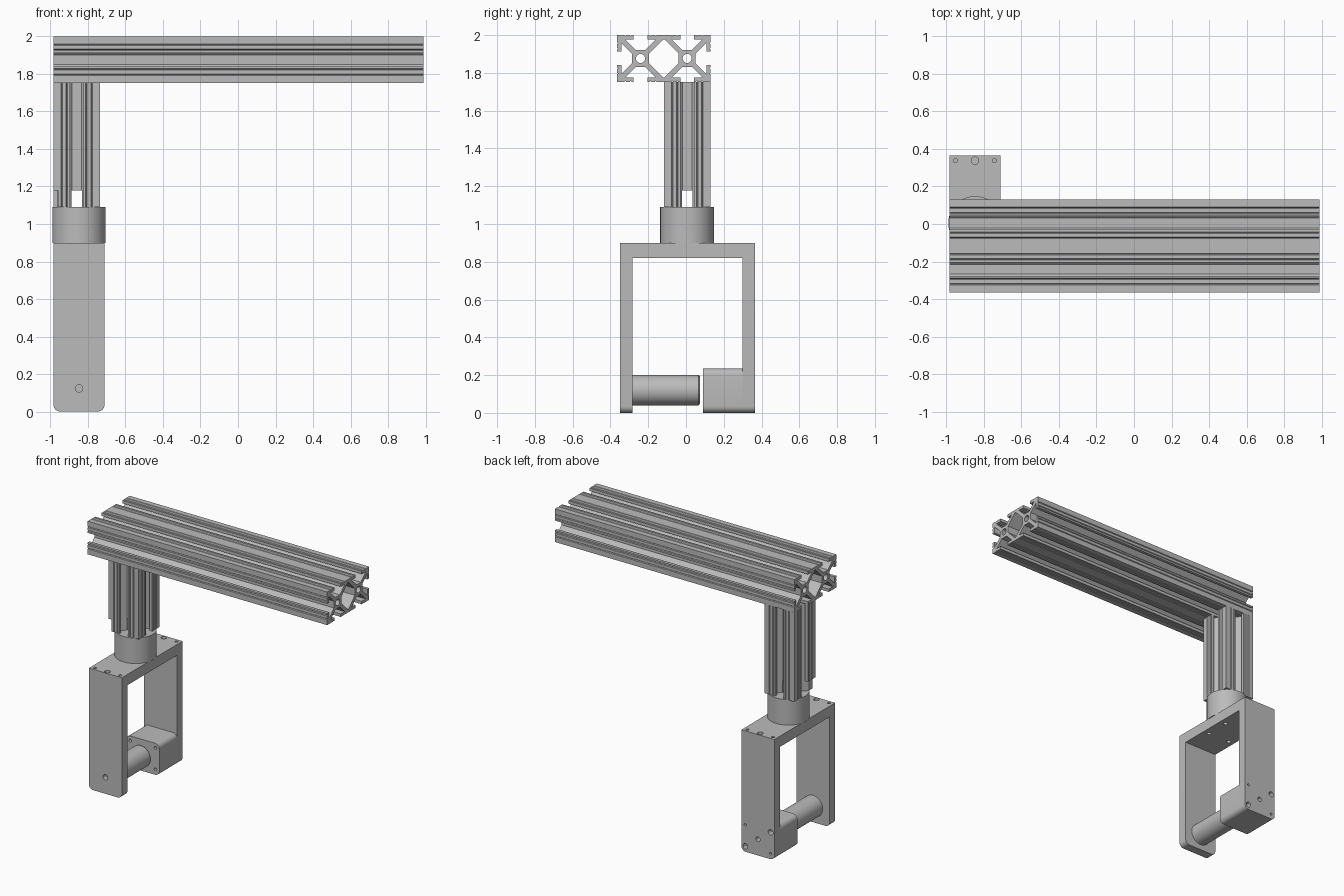
import bpy, bmesh, math
from mathutils import Matrix, Vector

old = bpy.data.objects.get("Cube")
if old:
    bpy.data.objects.remove(old, do_unlink=True)

# One plain metal colour
metal = bpy.data.materials.new("grey_metal")
metal.use_nodes = True
GREY = (0.5, 0.5, 0.5, 1.0)
metal.diffuse_color = GREY
metal.node_tree.nodes["Principled BSDF"].inputs["Base Color"].default_value = GREY

# Profile plane axes (u, v) and the extrusion direction
X, Y, Z = Vector((1, 0, 0)), Vector((0, 1, 0)), Vector((0, 0, 1))
FRAMES = {"X": (Y, Z, X), "Y": (X, Z, -Y), "Z": (X, Y, Z)}


def extrude(name, loops, axis, lo, hi):
    """Extrude closed loops (inner ones become holes) from lo to hi along an axis."""
    curve = bpy.data.curves.new(name, "CURVE")
    curve.dimensions = "2D"
    curve.fill_mode = "BOTH"
    curve.extrude = (hi - lo) / 2
    for loop in loops:
        spline = curve.splines.new("POLY")
        spline.points.add(len(loop) - 1)
        for point, (u, v) in zip(spline.points, loop):
            point.co = (u, v, 0, 1)
        spline.use_cyclic_u = True
    temp = bpy.data.objects.new(name + "_curve", curve)
    bpy.context.collection.objects.link(temp)
    graph = bpy.context.evaluated_depsgraph_get()
    mesh = bpy.data.meshes.new_from_object(temp.evaluated_get(graph))
    bpy.data.objects.remove(temp, do_unlink=True)
    bpy.data.curves.remove(curve)

    turn = Matrix(FRAMES[axis]).transposed().to_4x4()
    shift = Matrix.Translation({"X": X, "Y": Y, "Z": Z}[axis] * (lo + hi) / 2)
    bm = bmesh.new()
    bm.from_mesh(mesh)
    bmesh.ops.remove_doubles(bm, verts=bm.verts, dist=1e-5)
    bmesh.ops.transform(bm, matrix=shift @ turn, verts=bm.verts)
    bmesh.ops.recalc_face_normals(bm, faces=bm.faces)
    bm.to_mesh(mesh)
    bm.free()
    mesh.materials.clear()
    mesh.materials.append(metal)
    mesh.name = name
    obj = bpy.data.objects.new(name, mesh)
    bpy.context.collection.objects.link(obj)
    return obj


def cut(obj, loops, axis, lo, hi):
    """Subtract extruded loops from an object."""
    cutter = extrude("cutter", loops, axis, lo, hi)
    cutter.hide_render = True
    mod = obj.modifiers.new("cut", "BOOLEAN")
    mod.operation = "DIFFERENCE"
    mod.solver = "EXACT"
    mod.object = cutter
    bpy.context.view_layer.objects.active = obj
    bpy.ops.object.modifier_apply(modifier=mod.name)
    bpy.data.objects.remove(cutter, do_unlink=True)


def circle(u, v, r, n=20):
    return [(u + r * math.cos(math.tau * i / n), v + r * math.sin(math.tau * i / n))
            for i in range(n)]


def rounded(u0, u1, v0, v1, low=0.0, high=0.0):
    """Rectangle with separate radii for its lower and upper corners."""
    pts = []
    corners = [(u0, v0, 1, 1, low, 180), (u1, v0, -1, 1, low, 270),
               (u1, v1, -1, -1, high, 0), (u0, v1, 1, -1, high, 90)]
    for u, v, su, sv, r, start in corners:
        steps = 6 if r else 0
        for i in range(steps + 1):
            a = math.radians(start + 90 * i / max(steps, 1))
            pts.append((u + su * r + r * math.cos(a), v + sv * r + r * math.sin(a)))
    return pts


# Slotted rail profile
CELL = 0.247
H = CELL / 2
LIP, HUB, WEB = 0.022, 0.045, 0.019


def slot_points():
    """One slot as (along, outward) pairs, with small grooves in the lips."""
    inner = H - LIP
    half = [(-0.084, H), (-0.08, H - 0.006), (-0.076, H),
            (-0.056, H), (-0.052, H - 0.006), (-0.048, H),
            (-0.036, H), (-0.036, inner), (WEB - inner, inner), (WEB - HUB, HUB)]
    return half + [(-a, b) for a, b in reversed(half)]


def rail_loops(cu, cv, cells):
    mids = [(i - (cells - 1) / 2) * CELL for i in range(cells)]
    wide = cells * H
    outer = []
    for side in range(4):
        angle = side * math.pi / 2
        c, s = round(math.cos(angle)), round(math.sin(angle))
        flat = side % 2 == 0
        reach = 0 if flat else wide - H
        for mid in (mids if flat else [0]):
            for a, b in slot_points():
                t, n = a + mid, b + reach
                outer.append((cu + c * t + s * n, cv + s * t - c * n))
        t, n = (wide, H) if flat else (H, wide)
        outer.append((cu + c * t + s * n, cv + s * t - c * n))
    loops = [outer] + [circle(cu + m, cv, 0.024) for m in mids]
    # Six-sided hollow between neighbouring cells
    top = H - LIP
    tip, side_u = H - top - WEB, H - HUB
    for m in mids[:-1]:
        u = cu + m + H
        q = [(side_u, HUB - WEB), (max(tip, 0.003), top)]
        q += [(-a, b) for a, b in reversed(q)]
        q += [(-a, -b) for a, b in q]
        loops.append([(u + a, cv + b) for a, b in q])
    return loops


# Horizontal double rail
beam = extrude("beam", rail_loops(-0.1175, 1.8765, 2), "X", -0.983, 0.99)

# Upright single rail, relieved at its foot
PX, PY = -0.86, 0.0065
FOOT, NOTCH = 1.09, 1.178
post = extrude("post", rail_loops(PX, PY, 1), "Z", FOOT, 1.753)
SLIT = 0.028
cut(post, [rounded(PX - SLIT, PX + SLIT, PY - 0.2, PY + 0.2)], "Z", 1.05, NOTCH)
cut(post, [rounded(PX - 0.2, PX + 0.2, PY - SLIT, PY + SLIT)], "Z", 1.05, NOTCH)
cut(post, [rounded(PX - 0.2, -0.96, PY - 0.2, PY)], "Z", 1.05, NOTCH)

# Round collar
CX, CY = -0.848, 0.006
collar = extrude("collar", [circle(CX, CY, 0.1425, 64)], "Z", 0.898, FOOT)

# Clamp frame
L, R = CX - 0.136, CX + 0.136
FRONT, BACK, TOP = -0.35, 0.365, 0.9
F_IN, B_IN = -0.284, 0.30
leg = [rounded(L, R, 0, TOP, low=0.035)]
front_leg = extrude("front_leg", leg, "Y", FRONT, F_IN)
back_leg = extrude("back_leg", leg, "Y", B_IN, BACK)
top_plate = extrude("top_plate", [rounded(L, R, F_IN, B_IN)], "Z", 0.82, TOP)
clamp_block = extrude("clamp_block", [rounded(L, R, 0, 0.235, 0.035, 0.035)], "Y", 0.091, B_IN)

# Clamping rod with a chamfered tip
ROD_Z = 0.12
rod = extrude("clamp_rod", [circle(CX, ROD_Z, 0.08, 48)], "Y", F_IN, 0.075)
bm = bmesh.new()
bm.from_mesh(rod.data)
rim = [e for e in bm.edges if len(e.link_faces) == 2
       and all(v.co.y > 0.07 for v in e.verts) and e.calc_face_angle(0) > 1]
bmesh.ops.bevel(bm, geom=rim, offset=0.008, segments=1, affect="EDGES")
bm.to_mesh(rod.data)
bm.free()

# Screw holes
SIDES = (-0.104, 0.104)
for part, y in ((front_leg, -0.324), (back_leg, 0.338)):
    cut(part, [circle(CX, y, 0.02)] + [circle(CX + s, y, 0.011) for s in SIDES],
        "Z", TOP - 0.04, TOP + 0.02)
cut(front_leg, [circle(CX, 0.123, 0.02)], "Y", FRONT - 0.02, FRONT + 0.04)
back_holes = [circle(CX, ROD_Z, 0.018), circle(R - 0.032, 0.04, 0.02), circle(L + 0.032, 0.2, 0.02),
              circle(R - 0.032, 0.2, 0.009), circle(L + 0.032, 0.04, 0.009)]
cut(back_leg, back_holes, "Y", BACK - 0.04, BACK + 0.02)
cut(clamp_block, [circle(CX + s, z, 0.011) for s in SIDES for z in (0.04, 0.2)], "Y", 0.07, 0.12)
cut(top_plate, [circle(CX + a, CY + b, 0.016) for a in (-0.09, 0.09) for b in (-0.09, 0.09)],
    "Z", 0.8, 0.86)

# Smooth the round walls, keep edges sharp
parts = [beam, post, collar, front_leg, back_leg, top_plate, clamp_block, rod]
bpy.ops.object.select_all(action="DESELECT")
for part in parts:
    part.select_set(True)
bpy.context.view_layer.objects.active = beam
bpy.ops.object.shade_smooth_by_angle(angle=math.radians(30))
